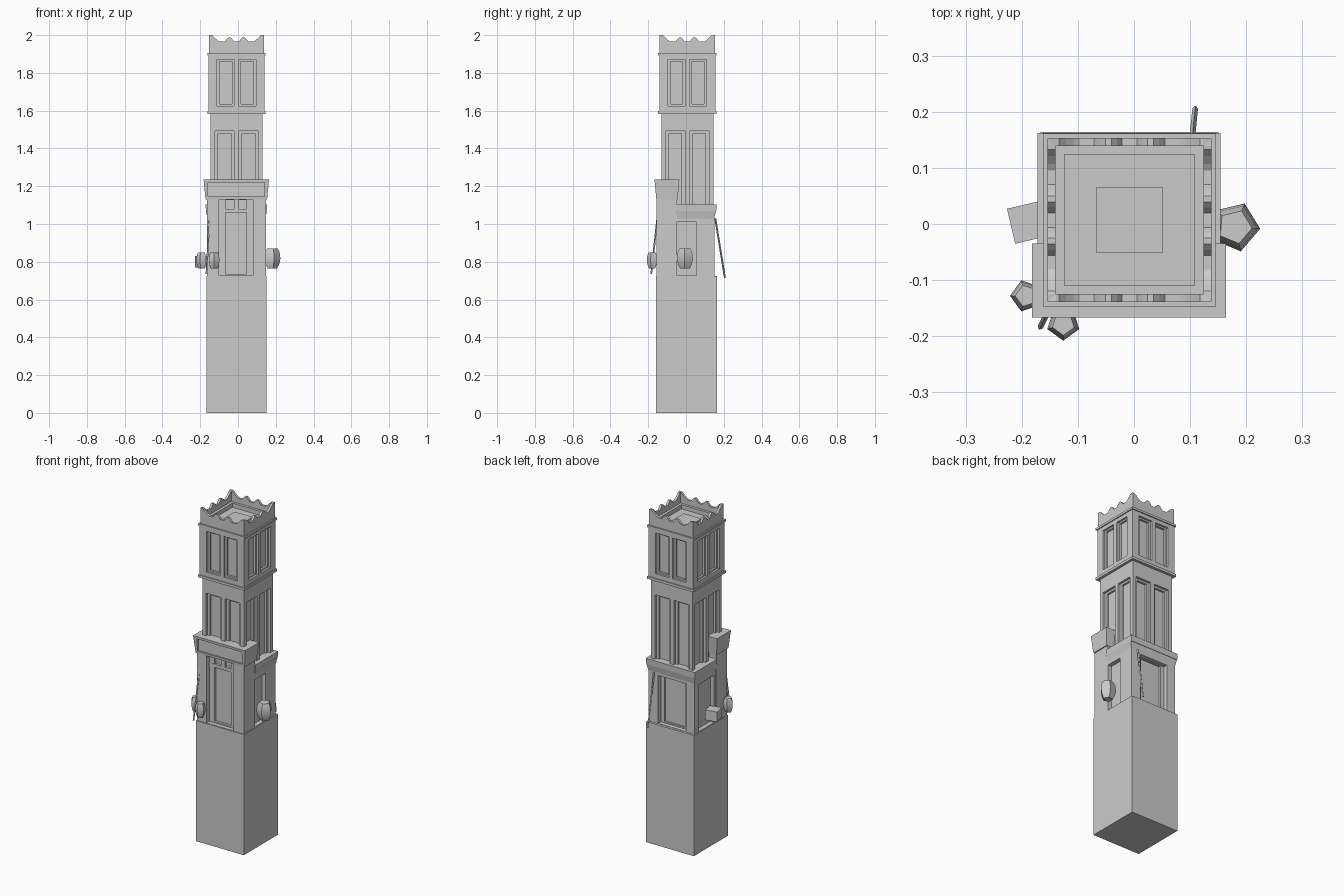
import bpy, bmesh, math
from mathutils import Vector, Matrix

if "Cube" in bpy.data.objects:
    bpy.data.objects.remove(bpy.data.objects["Cube"])

C = Vector((-0.008, 0.007, 0))  # tower axis


def make(name, bm):
    bmesh.ops.recalc_face_normals(bm, faces=bm.faces)
    me = bpy.data.meshes.new(name)
    bm.to_mesh(me)
    bm.free()
    ob = bpy.data.objects.new(name, me)
    bpy.context.collection.objects.link(ob)
    return ob


def box(name, x0, x1, y0, y1, z0, z1, flare=0, back_flare=True, mat=None):
    """Box whose top may be widened by flare."""
    bm = bmesh.new()
    bmesh.ops.create_cube(bm, size=1)
    for v in bm.verts:
        f = flare if v.co.z > 0 else 0
        sx, sy, top = v.co.x > 0, v.co.y > 0, v.co.z > 0
        fy = f if (back_flare or not sy) else 0
        v.co = ((x1 + f if sx else x0 - f), (y1 + fy if sy else y0 - fy), z1 if top else z0)
    if mat:
        bm.transform(mat)
    return make(name, bm)


def square(name, half, z0, z1, flare=0):
    return box(name, C.x - half, C.x + half, C.y - half, C.y + half, z0, z1, flare)


def turn(k):
    return Matrix.Translation(C) @ Matrix.Rotation(k * math.pi / 2, 4, 'Z')


def cut(ob, x0, x1, y0, y1, z0, z1, mat=None):
    c = box("cutter", x0, x1, y0, y1, z0, z1, mat=mat)
    m = ob.modifiers.new("cut", 'BOOLEAN')
    m.object, m.operation, m.solver = c, 'DIFFERENCE', 'EXACT'
    bpy.context.view_layer.objects.active = ob
    bpy.ops.object.modifier_apply(modifier=m.name)
    bpy.data.objects.remove(c)


def windows(ob, half, z0, z1, inner, outer, rim, d1, d2):
    """Pair of stepped window recesses on all four sides."""
    for k in range(4):
        for s in (-1, 1):
            a, b = sorted((s * inner, s * outer))
            cut(ob, a, b, -half - .02, -half + d1, z0, z1, turn(k))
            cut(ob, a + rim, b - rim, -half - .02, -half + d2, z0 + rim * .7, z1 - rim * .7, turn(k))


# plinth
box("plinth", -.167, .151, -.16, .164, 0, .725)

# lower storey: tall front block and shorter rear block
front = box("lower_front", -.165, .148, -.155, -.048, .725, 1.135)
cut(front, -.1, .08, -.2, -.13, .727, 1.13)
cut(front, -.065, .045, -.2, -.115, .735, 1.128)
rear = box("lower_rear", -.162, .145, -.05, .15, .725, 1.035)
cut(rear, .12, .2, -.047, .055, .727, 1.01)
cut(rear, -.2, -.137, -.035, .11, .727, 1.01)
cut(rear, -.105, .08, .125, .2, .727, 1.015)
cut(rear, -.08, .055, .115, .2, .735, 1.01)
box("rear_cornice", -.162, .145, -.05, .15, 1.03, 1.07, .008)
box("rear_cornice_top", -.17, .152, -.05, .16, 1.068, 1.104, .002)

# sign board over the front door
sign = box("sign_board", -.172, .154, -.157, -.045, 1.13, 1.235, .01)
cut(sign, -.158, .14, -.2, -.15, 1.145, 1.22)

# middle storey
mid = square("middle_storey", .138, 1.06, 1.59)
windows(mid, .138, 1.08, 1.492, .013, .114, .017, .014, .026)

# upper storey with trims
up = square("upper_storey", .148, 1.59, 1.9)
windows(up, .148, 1.625, 1.87, .012, .102, .013, .012, .024)
square("upper_bottom_trim", .154, 1.583, 1.598)
square("upper_top_trim", .154, 1.893, 1.906)

# roof ledge, recess and centre hatch
ledge = square("roof_ledge", .142, 1.9, 1.935)
cut(ledge, -.124, .108, -.11, .124, 1.91, 2)
square("roof_hatch", .059, 1.905, 1.92)

# wavy parapet: one side profile repeated on four sides
half_profile = [(0, 1.965), (.013, 1.965), (.022, 1.978), (.032, 1.988), (.043, 1.988),
                (.053, 1.978), (.063, 1.965), (.088, 1.965), (.1, 1.972), (.114, 1.984), (.126, 1.997), (.145, 2.0)]
half_profile = [(x - .0 if x > .09 else x, z) for x, z in half_profile]
for k in range(4):
    pts = [(-.145, 1.9)] + [(-x, z) for x, z in reversed(half_profile[1:])] + half_profile + [(.145, 1.9)]
    bm = bmesh.new()
    f = bm.faces.new([bm.verts.new((x, -.146, z)) for x, z in pts])
    r = bmesh.ops.extrude_face_region(bm, geom=[f])
    for v in r['geom']:
        if isinstance(v, bmesh.types.BMVert):
            v.co.y += .014
    bm.transform(turn(k))
    make("parapet_%d" % k, bm)


# hanging five-sided lanterns
def lantern(name, x, y, z0, z1, r, ang):
    bm = bmesh.new()
    rings = []
    for t, s in ((0, .6), (.2, .85), (.5, 1), (.8, .9), (1, .68)):
        rings.append([bm.verts.new((x + r * s * math.cos(ang + i * math.tau / 5),
                                    y + r * s * math.sin(ang + i * math.tau / 5),
                                    z0 + (z1 - z0) * t)) for i in range(5)])
    for a, b in zip(rings, rings[1:]):
        for i in range(5):
            bm.faces.new((a[i], a[(i + 1) % 5], b[(i + 1) % 5], b[i]))
    bm.faces.new(rings[0])
    bm.faces.new(rings[-1])
    ob = make(name, bm)
    for p in ob.data.polygons:
        p.use_smooth = abs(p.normal.z) < .8
    ob.data.set_sharp_from_angle(angle=math.radians(40))


lantern("lantern_right", .18, -.005, .765, .87, .045, -.08)
lantern("lantern_left", -.192, -.128, .765, .85, .029, math.pi)
lantern("lantern_front", -.126, -.178, .765, .85, .03, -math.pi / 2)

# crate on the left wall
box("wall_crate", -.035, .035, -.032, .032, .77, .83,
    mat=Matrix.Translation((-.185, .004, 0)) @ Matrix.Rotation(.23, 4, 'Z'))


# leaning poles
def pole(name, a, b, r):
    a, b = Vector(a), Vector(b)
    bm = bmesh.new()
    bmesh.ops.create_cone(bm, cap_ends=True, segments=4, radius1=r, radius2=r, depth=(b - a).length)
    bm.transform(Matrix.Translation((a + b) / 2) @ (b - a).to_track_quat('Z', 'Y').to_matrix().to_4x4())
    make(name, bm)


pole("back_pole", (.104, .155, 1.03), (.109, .206, .715), .005)
pole("front_pole", (-.15, -.15, 1.05), (-.167, -.184, .735), .005)
